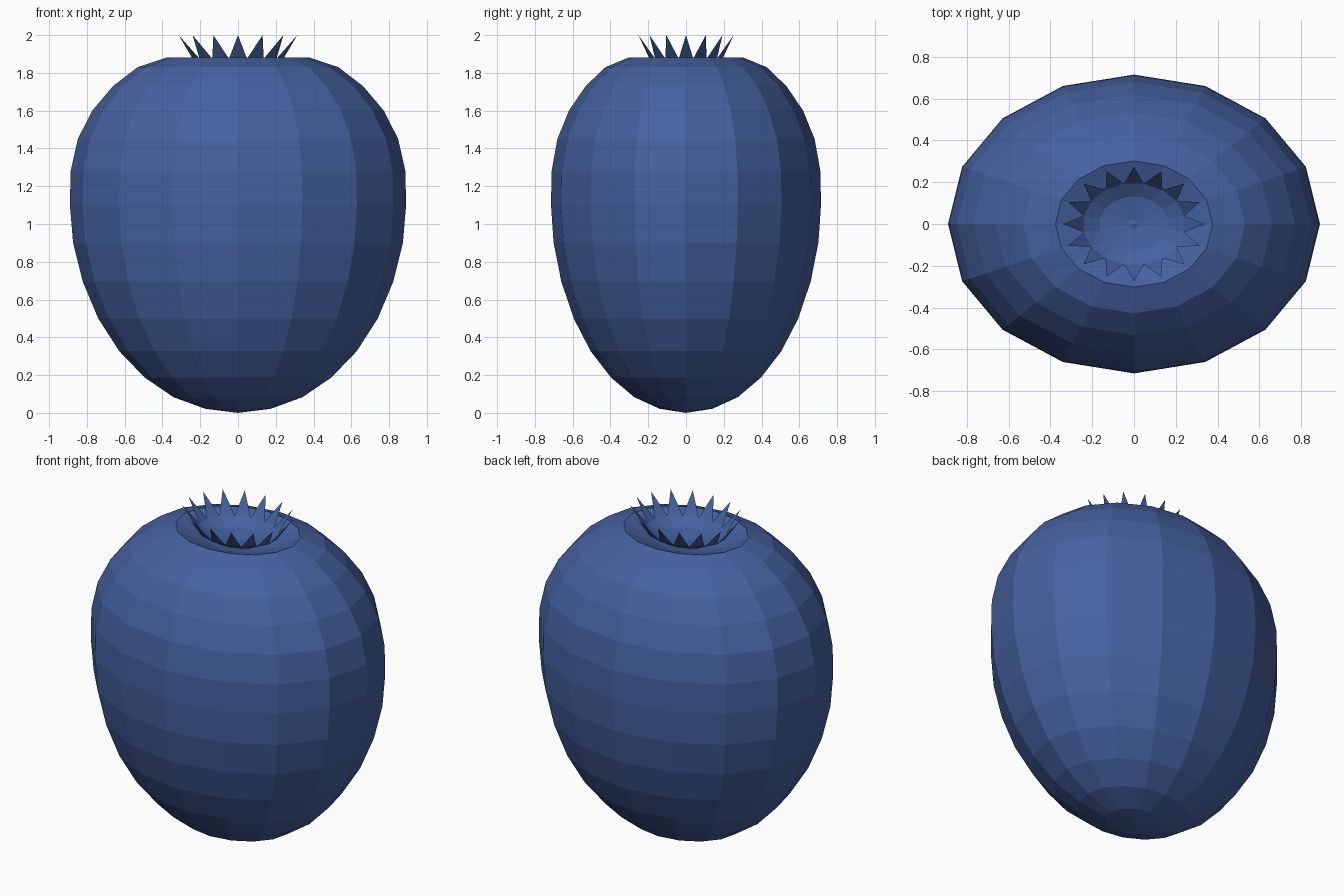
import bpy, bmesh, math

if "Cube" in bpy.data.objects:
    bpy.data.objects.remove(bpy.data.objects["Cube"])

SIDES = 16
Y_RATIO = 0.803  # berry is flattened front to back

skin = bpy.data.materials.new("blue_skin")
skin.diffuse_color = (0.06, 0.12, 0.35, 1)
skin.use_nodes = True
skin.node_tree.nodes["Principled BSDF"].inputs["Base Color"].default_value = skin.diffuse_color


def ring(bm, radius, z, turn=0.0):
    verts = []
    for i in range(SIDES):
        a = 2 * math.pi * (i + turn) / SIDES
        verts.append(bm.verts.new((radius * math.cos(a), radius * Y_RATIO * math.sin(a), z)))
    return verts


def bridge(bm, a, b):
    for i in range(SIDES):
        j = (i + 1) % SIDES
        bm.faces.new((a[i], a[j], b[j], b[i]))


def fan(bm, r, z, flip=False):
    pole = bm.verts.new((0, 0, z))
    for i in range(SIDES):
        j = (i + 1) % SIDES
        bm.faces.new((r[i], r[j], pole) if not flip else (r[j], r[i], pole))


def finish(bm, name):
    mesh = bpy.data.meshes.new(name)
    bm.to_mesh(mesh)
    bm.free()
    mesh.materials.append(skin)
    obj = bpy.data.objects.new(name, mesh)
    bpy.context.collection.objects.link(obj)
    return obj


# Berry body: profile from the bottom up, over the rim and into the dimple
profile = [(0.174, 0.022), (0.341, 0.083), (0.494, 0.187), (0.629, 0.327),
           (0.74, 0.50), (0.822, 0.695), (0.873, 0.90), (0.89, 1.10),
           (0.886, 1.28), (0.848, 1.45), (0.772, 1.60), (0.662, 1.73),
           (0.532, 1.83), (0.376, 1.882), (0.19, 1.82)]
bm = bmesh.new()
rings = [ring(bm, r, z) for r, z in profile]
for lower, upper in zip(rings, rings[1:]):
    bridge(bm, lower, upper)
fan(bm, rings[0], 0.0, flip=True)
fan(bm, rings[-1], 1.79)
finish(bm, "berry_body")

# Crown: shallow bowl whose edge carries one outward-leaning tooth per side
bm = bmesh.new()
bowl = [ring(bm, r, z, 0.5) for r, z in [(0.245, 1.875), (0.165, 1.835), (0.025, 1.815)]]
for outer, inner in zip(bowl, bowl[1:]):
    bridge(bm, outer, inner)
tips = ring(bm, 0.34, 2.0, 1.0)
for i in range(SIDES):
    bm.faces.new((bowl[0][(i + 1) % SIDES], bowl[0][i], tips[i]))
finish(bm, "crown")

# Small scar in the middle of the bowl
bm = bmesh.new()
scar = ring(bm, 0.025, 1.815, 0.5)
fan(bm, scar, 1.82)
finish(bm, "scar")
